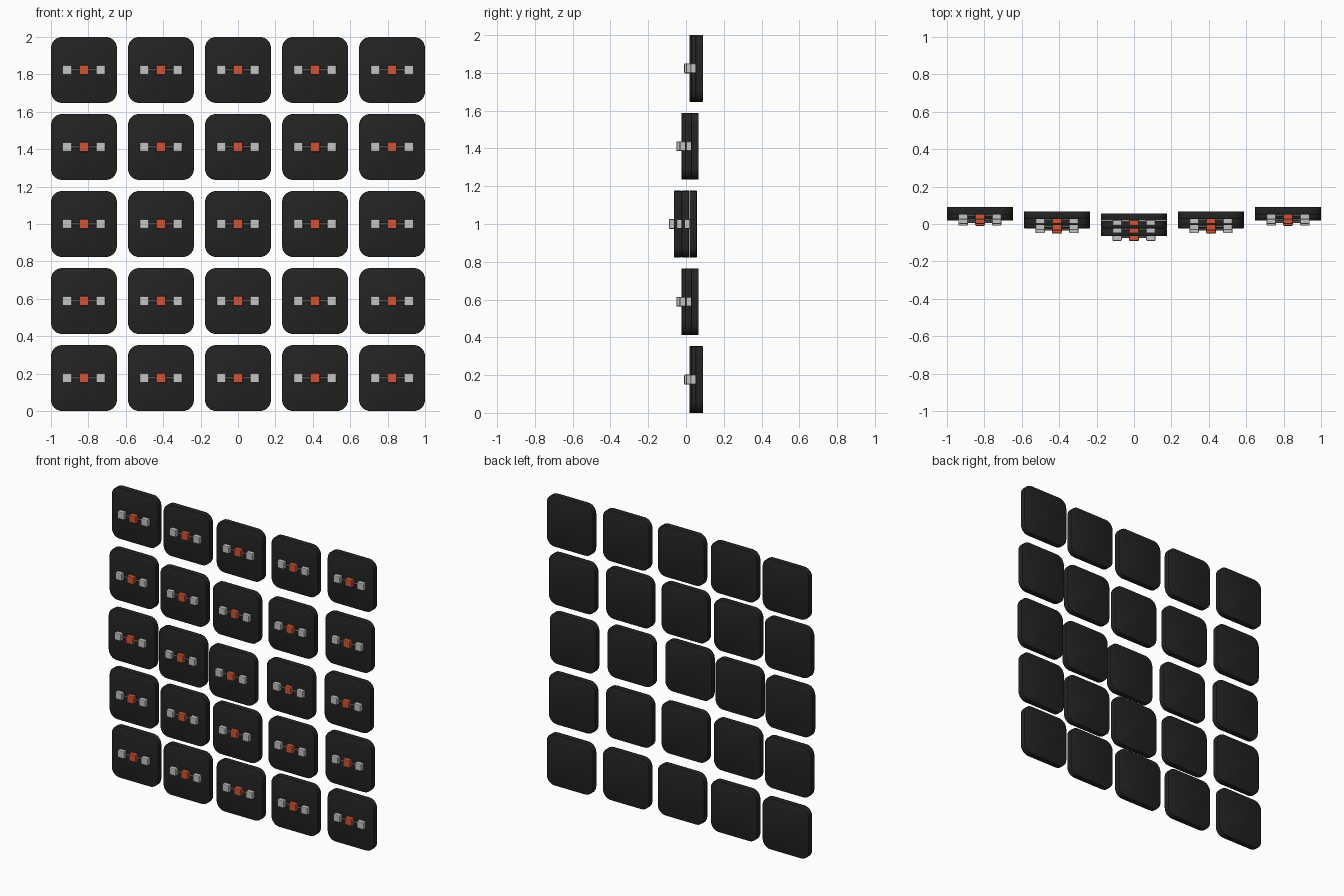
import bpy, bmesh, math
from mathutils import Matrix, Vector

cube = bpy.data.objects.get("Cube")
if cube:
    bpy.data.objects.remove(cube, do_unlink=True)

SIZE, THICK, RADIUS = 0.353, 0.04, 0.06
PITCH = (2 - SIZE) / 4


def material(name, color):
    mat = bpy.data.materials.new(name)
    mat.use_nodes = True
    mat.diffuse_color = (*color, 1)
    mat.node_tree.nodes["Principled BSDF"].inputs["Base Color"].default_value = (*color, 1)
    return mat


black = material("matte black", (0.017, 0.017, 0.017))
silver = material("silver", (0.55, 0.55, 0.55))
steel = material("steel grey", (0.25, 0.25, 0.25))
red = material("orange red", (0.62, 0.09, 0.04))


def finish(bm, name, mat):
    bmesh.ops.recalc_face_normals(bm, faces=bm.faces)
    mesh = bpy.data.meshes.new(name)
    bm.to_mesh(mesh)
    bm.free()
    mesh.materials.append(mat)
    return mesh


def box(bm, size):
    bmesh.ops.create_cube(bm, size=1)
    bmesh.ops.scale(bm, vec=Vector(size), verts=bm.verts)


# Rounded square panel, its front face on local y = 0
def panel_mesh():
    bm = bmesh.new()
    box(bm, (SIZE, THICK, SIZE))
    corners = [e for e in bm.edges
               if abs(e.verts[0].co.y - e.verts[1].co.y) > THICK / 2]
    bmesh.ops.bevel(bm, geom=corners, offset=RADIUS, segments=6,
                    profile=0.5, affect='EDGES')
    rim = [e for e in bm.edges
           if abs(e.verts[0].co.y - e.verts[1].co.y) < 0.001]
    bmesh.ops.bevel(bm, geom=rim, offset=0.003, segments=2,
                    profile=0.5, affect='EDGES')
    bmesh.ops.translate(bm, vec=(0, THICK / 2, 0), verts=bm.verts)
    return finish(bm, "panel", black)


# Small block with softened edges
def block_mesh(name, side, mat):
    bm = bmesh.new()
    box(bm, (side, side, side))
    bmesh.ops.bevel(bm, geom=bm.edges[:], offset=0.005, segments=2,
                    profile=0.5, affect='EDGES')
    return finish(bm, name, mat)


# Thin rod along x joining the three blocks
def rod_mesh():
    bm = bmesh.new()
    bmesh.ops.create_cone(bm, cap_ends=True, segments=12, radius1=0.005,
                          radius2=0.005, depth=0.18,
                          matrix=Matrix.Rotation(math.pi / 2, 4, 'Y'))
    return finish(bm, "rod", steel)


panel = panel_mesh()
side_block = block_mesh("side_block", 0.05, silver)
centre_block = block_mesh("centre_block", 0.052, red)
rod = rod_mesh()


def place(mesh, name, location):
    ob = bpy.data.objects.new(name, mesh)
    ob.location = location
    bpy.context.collection.objects.link(ob)
    ob.select_set(True)
    bpy.context.view_layer.objects.active = ob


# Grid of panels, set further back with distance from the centre
bpy.ops.object.select_all(action='DESELECT')
for row in range(5):
    for col in range(5):
        tag = f"row{row + 1}_column{col + 1}"
        x = (col - 2) * PITCH
        z = 1 + (row - 2) * PITCH
        y = -0.064 + 0.0407 * math.hypot(col - 2, row - 2)
        place(panel, f"panel_{tag}", (x, y, z))
        place(rod, f"rod_{tag}", (x, y - 0.006, z))
        place(centre_block, f"centre_block_{tag}", (x, y - 0.001, z))
        for side, word in ((-1, "right"), (1, "left")):
            place(side_block, f"{word}_block_{tag}", (x + side * 0.09, y - 0.001, z))

bpy.ops.object.select_all(action='DESELECT')
for part in ("panel", "rod"):
    for ob in bpy.context.collection.objects:
        if ob.name == f"{part}_row1_column1":
            ob.select_set(True)
            bpy.context.view_layer.objects.active = ob
bpy.ops.object.shade_smooth_by_angle(angle=math.radians(35))
bpy.ops.object.select_all(action='DESELECT')
